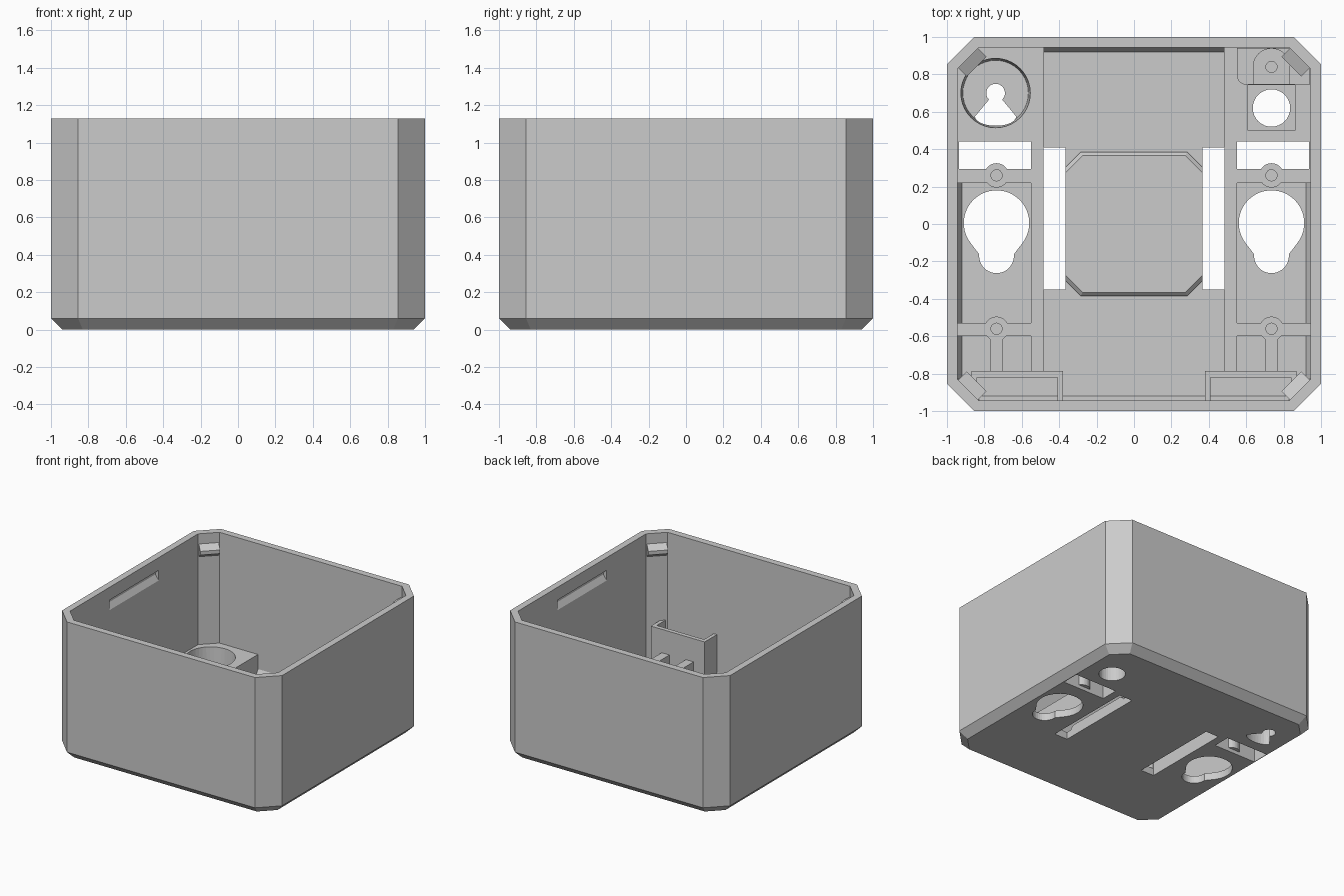
import bpy, bmesh
from math import sin, cos, radians

cube = bpy.data.objects.get("Cube")
if cube:
    bpy.data.objects.remove(cube, do_unlink=True)

grey = bpy.data.materials.new("light_grey_plastic")
grey.use_nodes = True
grey.diffuse_color = (0.6, 0.6, 0.6, 1)
grey.node_tree.nodes["Principled BSDF"].inputs["Base Color"].default_value = (0.6, 0.6, 0.6, 1)

FLOOR, DECK, TOP = 0.06, 0.22, 1.13
IN, LOW = 0.945, 0.92          # inner wall and its foot


def loft(name, rings):
    """Closed solid through matching rings of 3D points."""
    bm = bmesh.new()
    loops = [[bm.verts.new(p) for p in r] for r in rings]
    n = len(loops[0])
    for a, b in zip(loops, loops[1:]):
        for i in range(n):
            j = (i + 1) % n
            bm.faces.new((a[i], a[j], b[j], b[i]))
    bm.faces.new(loops[0][::-1])
    bm.faces.new(loops[-1])
    bmesh.ops.recalc_face_normals(bm, faces=bm.faces[:])
    mesh = bpy.data.meshes.new(name)
    bm.to_mesh(mesh)
    bm.free()
    mesh.materials.append(grey)
    ob = bpy.data.objects.new(name, mesh)
    bpy.context.collection.objects.link(ob)
    return ob


def at(poly, z):
    return [(x, y, z) for x, y in poly]


def prism(name, poly, z0, z1):
    return loft(name, [at(poly, z0), at(poly, z1)])


def rect(x0, x1, y0, y1):
    return [(x0, y0), (x1, y0), (x1, y1), (x0, y1)]


def octagon(h, c, k=None):
    k = h if k is None else k
    return [(h - c, -k), (h, c - k), (h, k - c), (h - c, k),
            (c - h, k), (-h, k - c), (-h, c - k), (c - h, -k)]


def arc(cx, cy, r, a0=0, a1=360, n=32, ry=None):
    m = n if a1 - a0 == 360 else n - 1
    ts = [radians(a0 + (a1 - a0) * i / m) for i in range(n)]
    return [(cx + r * cos(t), cy + (ry or r) * sin(t)) for t in ts]


def combine(tool, op="DIFFERENCE"):
    """Apply a boolean to the case and discard the tool."""
    mod = case.modifiers.new("cut", "BOOLEAN")
    mod.operation, mod.solver, mod.object = op, "EXACT", tool
    tool.hide_render = True
    bpy.context.view_layer.objects.active = case
    bpy.ops.object.modifier_apply(modifier=mod.name)
    bpy.data.objects.remove(tool, do_unlink=True)


def cut(poly, z0, z1):
    combine(prism("cutter", poly, z0, z1))


def pocket(poly):
    """Pocket down to the floor, with a bevelled foot along the outer walls."""
    foot = [(max(-LOW, min(LOW, x)), max(-LOW, min(LOW, y))) for x, y in poly]
    combine(loft("cutter", [at(foot, FLOOR), at(poly, FLOOR + 0.04), at(poly, DECK + 0.05)]))


def flip(poly, s):
    return [(s * x, y) for x, y in poly]


# Outer case with bevelled base, hollowed down to the raised deck
case = loft("case", [at(octagon(0.94, 0.11), 0), at(octagon(1, 0.145), 0.06),
                     at(octagon(1, 0.145), TOP)])
cut(octagon(IN, 0.115), DECK, TOP + 0.1)

# Centre trough, side pockets and front strip
pocket(rect(-0.48, 0.48, -IN, IN))
for s in (-1, 1):
    pocket(flip([(0.55, 0.22), (IN, 0.22), (IN, -0.83), (0.83, -IN), (0.55, -IN)], s))
    pocket(flip(rect(0.47, 0.56, -IN, -0.8), s))

# Ribs and screw bosses beside the pockets
for s in (-1, 1):
    combine(prism("rib", flip(rect(0.54, 0.96, -0.6, -0.53), s), 0.04, DECK), "UNION")
    combine(prism("rib", flip(rect(0.7, 0.77, -0.8, -0.56), s), 0.04, DECK - 0.002), "UNION")
    cut(flip(rect(0.55, 0.935, 0.295, 0.44), s), -0.1, 0.3)
    for y in (0.26, -0.56):
        combine(prism("boss", arc(s * 0.735, y, 0.065), 0.03, DECK + 0.002), "UNION")
        cut(arc(s * 0.735, y, 0.03, n=16), 0.08, 0.4)

# Raised screw block in the back left corner
block = [(0.63, 0.745), (0.94, 0.745), (0.94, 0.83), (0.83, 0.94), (0.55, 0.94)]
block += arc(0.6, 0.795, 0.05, 180, 270, 6)
combine(prism("block", block, 0.1, DECK + 0.03), "UNION")
post = arc(0.735, 0.84, 0.1, 0, 180, 20) + [(0.635, 0.745), (0.835, 0.745)]
combine(prism("post", post, 0.1, DECK + 0.06), "UNION")
cut(arc(0.735, 0.84, 0.03, n=16), 0.12, 0.4)

# Cable hole in its square recess
cut(rect(0.61, 0.86, 0.5, 0.742), 0.14, 0.24)
cut(arc(0.735, 0.62, 0.1), -0.1, 0.3)

# Round recess with a keyhole for wall mounting
combine(loft("cutter", [at(arc(-0.74, 0.7, 0.175, n=40), FLOOR),
                        at(arc(-0.74, 0.7, 0.187, n=40), DECK + 0.02)]))
keyhole = arc(-0.74, 0.7, 0.05, -45, 225, 16) + arc(-0.74, 0.575, 0.11, 180, 360, 14, 0.05)
cut(keyhole, -0.1, 0.3)

# Pear-shaped mounting holes and long slots
for s in (-1, 1):
    pear = arc(0.735, 0.005, 0.175, -38, 218, 32) + arc(0.735, -0.17, 0.093, 175, 365, 18)
    cut(flip(pear, s), -0.1, 0.3)
    cut(flip(rect(0.365, 0.485, -0.35, 0.41), s), -0.1, 0.3)

# Latch recesses inside the two side walls
for s in (-1, 1):
    section = [(0.93, 0.92), (0.975, 0.985), (0.975, 1.025), (0.93, 1.025)]
    combine(loft("cutter", [[(s * x, y, z) for x, z in section] for y in (-0.32, 0.32)]))

# Centre plate with bevelled ends
loft("centre_plate", [at(octagon(0.365, 0.08, 0.385), FLOOR - 0.02),
                      at(octagon(0.365, 0.08, 0.385), FLOOR + 0.01),
                      at(octagon(0.365, 0.09, 0.365), FLOOR + 0.03)])

# Raised ring and cross marks on the plate
z0, z1 = FLOOR + 0.029, FLOOR + 0.036
for s, side in ((-1, "right"), (1, "left")):
    outer, inner = arc(s * 0.235, -0.23, 0.065), arc(s * 0.235, -0.23, 0.045)
    bm = bmesh.new()
    rings = [[bm.verts.new(p) for p in at(q, z)]
             for q, z in ((outer, z0), (outer, z1), (inner, z1), (inner, z0))]
    for a, b in zip(rings, rings[1:] + rings[:1]):
        for i in range(len(a)):
            j = (i + 1) % len(a)
            bm.faces.new((a[i], a[j], b[j], b[i]))
    bmesh.ops.recalc_face_normals(bm, faces=bm.faces[:])
    mesh = bpy.data.meshes.new("ring_mark_" + side)
    bm.to_mesh(mesh)
    bm.free()
    mesh.materials.append(grey)
    bpy.context.collection.objects.link(bpy.data.objects.new(mesh.name, mesh))
    c, w, l = s * 0.08, 0.01, 0.065
    cross = [(w, l), (w, w), (l, w), (l, -w), (w, -w), (w, -l),
             (-w, -l), (-w, -w), (-l, -w), (-l, w), (-w, w), (-w, l)]
    prism("cross_mark_" + side, [(c + x, y - 0.23) for x, y in cross], z0, z1)

# Tall holders in the front corners
for s, side in ((-1, "right"), (1, "left")):
    holder = [(0.38, -0.785), (0.87, -0.785), (0.87, -0.93), (0.84, -0.95),
              (0.84, -0.82), (0.41, -0.82), (0.41, -0.95), (0.38, -0.95)]
    prism("front_holder_" + side, flip(holder, s), FLOOR - 0.01, 0.41)

# Wedge-shaped snap tabs in the four corners near the rim
for sx, side in ((-1, "right"), (1, "left")):
    for sy, end in ((-1, "front"), (1, "back")):
        section = [(0.9, 0.93), (0.842, 0.985), (0.842, 1.015), (0.9, 1.055)]
        loft(f"snap_tab_{end}_{side}",
             [[(sx * (d + t), sy * (d - t), z) for d, z in section] for t in (-0.053, 0.053)])
